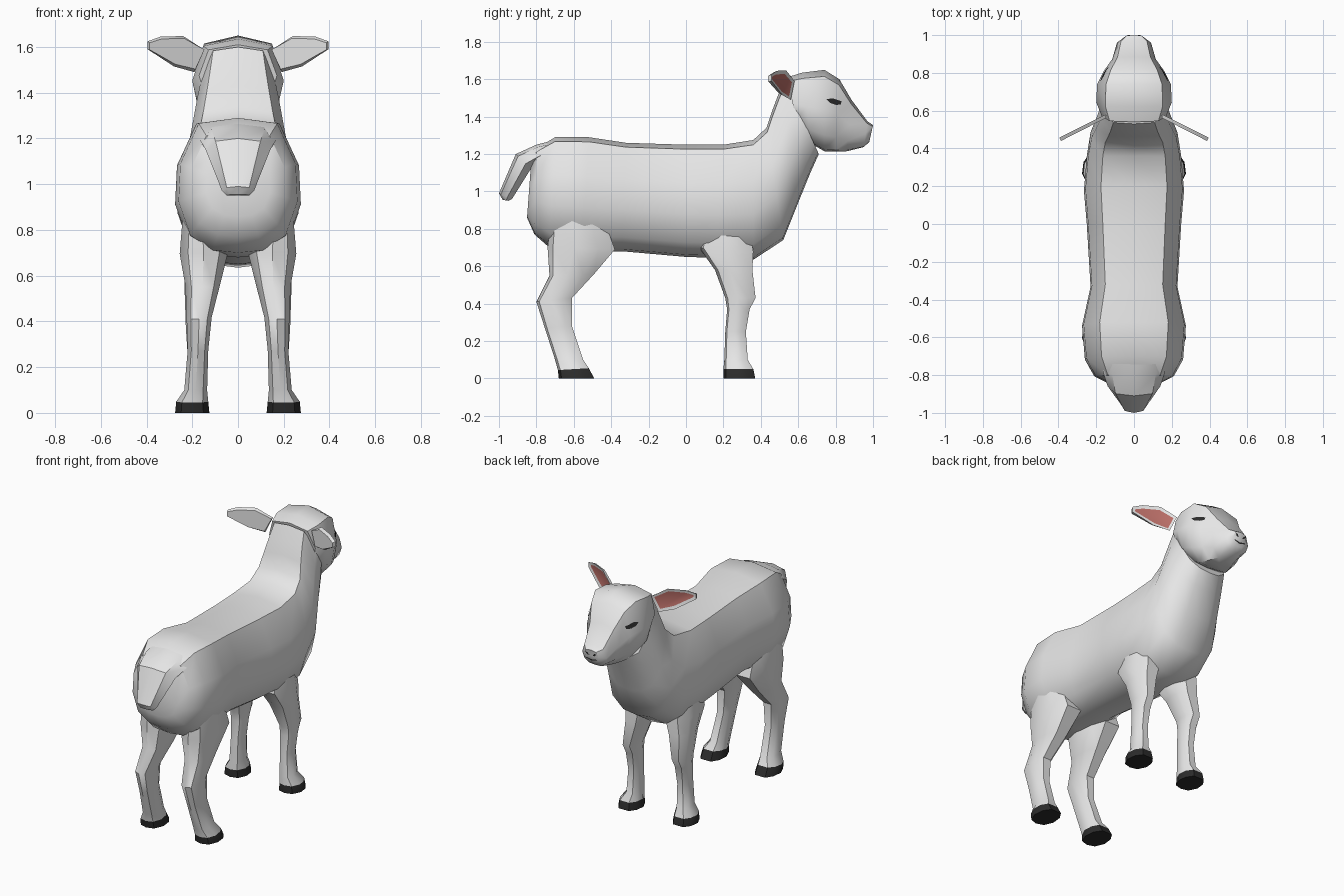
import bpy, bmesh, math
from mathutils import Vector
from mathutils.bvhtree import BVHTree

cube = bpy.data.objects.get("Cube")
if cube:
    bpy.data.objects.remove(cube, do_unlink=True)


def material(name, r, g, b):
    m = bpy.data.materials.new(name)
    m.diffuse_color = (r, g, b, 1)
    m.use_nodes = True
    m.node_tree.nodes["Principled BSDF"].inputs["Base Color"].default_value = (r, g, b, 1)
    return m


wool = material("pale_wool", 0.8, 0.8, 0.8)
dark = material("dark_hoof", 0.025, 0.025, 0.025)
pink = material("inner_ear_pink", 0.5, 0.16, 0.14)


def finish(name, bm, mats, angle=40):
    mesh = bpy.data.meshes.new(name)
    bm.to_mesh(mesh)
    bm.free()
    for m in mats:
        mesh.materials.append(m)
    obj = bpy.data.objects.new(name, mesh)
    bpy.context.collection.objects.link(obj)
    bpy.ops.object.select_all(action='DESELECT')
    obj.select_set(True)
    bpy.context.view_layer.objects.active = obj
    bpy.ops.object.shade_smooth_by_angle(angle=math.radians(angle))
    return obj


def loft(name, stations, half, mats=(wool,), dark_below=None):
    """Skin rings; a station is top y, top z, bottom y, bottom z, half width, centre x."""
    outline = half + [(-u, v) for u, v in reversed(half) if u > 0]
    bm = bmesh.new()
    rings = []
    for yt, zt, yb, zb, w, *cx in stations:
        x = cx[0] if cx else 0
        rings.append([bm.verts.new((x + u * w, yb + (yt - yb) * v, zb + (zt - zb) * v))
                      for u, v in outline])
    n = len(outline)
    for a, b in zip(rings, rings[1:]):
        for i in range(n):
            j = (i + 1) % n
            bm.faces.new((a[i], a[j], b[j], b[i]))
    bm.faces.new(rings[0])
    bm.faces.new(rings[-1])
    bmesh.ops.recalc_face_normals(bm, faces=bm.faces)
    if dark_below:
        for f in bm.faces:
            f.material_index = int(f.calc_center_median().z < dark_below)
    return finish(name, bm, mats)


# Half cross-sections, bottom to top
trunk = [(0, 0), (.42, .02), (.8, .13), (1, .38), (.97, .66), (.66, .96), (0, 1)]
skull = [(0, 0), (.5, .02), (.86, .2), (1, .52), (.76, .92), (0, 1)]
shank = [(0, 0), (.65, .08), (1, .4), (.9, .75), (.5, 1), (0, 1)]
flat = [(0, 0), (.6, 0), (1, .35), (.7, .85), (0, 1)]

# Body and neck, rump to throat
loft("body", [
    (-.83, 1.13, -.85, .86, .14),
    (-.80, 1.23, -.81, .77, .21),
    (-.70, 1.29, -.73, .70, .26),
    (-.52, 1.29, -.55, .68, .275),
    (-.32, 1.26, -.34, .68, .23),
    (0, 1.25, 0, .65, .25),
    (.2, 1.25, .16, .645, .265),
    (.36, 1.275, .36, .635, .25),
    (.43, 1.34, .52, .74, .23),
    (.46, 1.43, .60, .94, .205),
    (.49, 1.51, .665, 1.1, .185),
    (.53, 1.60, .71, 1.2, .165)], trunk)

# Head, nape to nose
head = loft("head", [
    (.54, 1.61, .60, 1.33, .17),
    (.62, 1.635, .67, 1.255, .2),
    (.74, 1.65, .74, 1.215, .195),
    (.82, 1.60, .80, 1.213, .16),
    (.885, 1.49, .86, 1.215, .115),
    (.97, 1.375, .95, 1.237, .09),
    (1.0, 1.355, .98, 1.265, .05)], skull)

# Tail
loft("tail", [
    (-.68, 1.28, -.68, 1.18, .16),
    (-.80, 1.25, -.77, 1.16, .165),
    (-.91, 1.20, -.83, 1.12, .14),
    (-1.0, .99, -.93, .96, .07),
    (-.98, .955, -.95, .95, .05)], flat)

# Legs, drawn for the +x side
front_leg = [
    (.33, .86, .10, .86, .06, .15),
    (.36, .68, .07, .70, .09, .145),
    (.355, .58, .155, .58, .075, .16),
    (.372, .43, .21, .43, .05, .18),
    (.34, .37, .22, .37, .048, .18),
    (.32, .25, .21, .25, .04, .18),
    (.33, .1, .205, .1, .045, .185),
    (.36, .05, .2, .05, .068, .2),
    (.37, 0, .2, 0, .075, .2)]
hind_leg = [
    (-.45, .88, -.72, .88, .08, .16),
    (-.38, .69, -.74, .70, .105, .15),
    (-.49, .56, -.73, .55, .075, .155),
    (-.61, .43, -.80, .41, .055, .17),
    (-.61, .28, -.755, .27, .045, .175),
    (-.55, .1, -.70, .1, .05, .185),
    (-.52, .055, -.685, .045, .07, .2),
    (-.49, 0, -.68, 0, .075, .2)]

# Ear rim in x and z, swept back toward the tip
ear_rim = [(.15, 1.59), (.24, 1.648), (.34, 1.645), (.395, 1.625), (.395, 1.59),
           (.28, 1.515), (.19, 1.49)]


def ear(name, side):
    bm = bmesh.new()
    inner = [bm.verts.new((side * x, .575 - .5 * (x - .16), z)) for x, z in ear_rim]
    outer = [bm.verts.new((v.co.x * .98, v.co.y - .018, 1.58 + (v.co.z - 1.58) * .85))
             for v in inner]
    face = bm.faces.new(inner)
    bm.faces.new(outer)
    n = len(inner)
    for i in range(n):
        j = (i + 1) % n
        bm.faces.new((inner[i], inner[j], outer[j], outer[i]))
    bmesh.ops.recalc_face_normals(bm, faces=bm.faces)
    bmesh.ops.inset_region(bm, faces=[face], thickness=.02, depth=-.006)
    face.material_index = 1
    finish(name, bm, (wool, pink))


tree = BVHTree.FromObject(head, bpy.context.evaluated_depsgraph_get())


def decal(name, points, origin, direction):
    """Lay a small fan of faces on the head by casting each point."""
    mid = tuple(sum(c) / len(points) for c in zip(*points))
    bm = bmesh.new()
    verts = []
    for p in [mid] + points:
        hit, normal, _, _ = tree.ray_cast(Vector(origin(p)), Vector(direction))
        verts.append(bm.verts.new(hit + normal * .005))
    rim = verts[1:]
    for a, b in zip(rim, rim[1:] + rim[:1]):
        f = bm.faces.new((verts[0], a, b))
        f.normal_update()
        if f.normal.dot(Vector(direction)) > 0:
            f.normal_flip()
    finish(name, bm, (dark,))


eye = [(.75, 1.492), (.78, 1.497), (.81, 1.488), (.828, 1.482), (.825, 1.464),
       (.80, 1.462), (.77, 1.472)]
nostril = [(.012, 1.318), (.025, 1.335), (.04, 1.337), (.03, 1.32)]
mouth = [(-.04, 1.297), (0, 1.288), (.04, 1.297), (.04, 1.291), (0, 1.28), (-.04, 1.291)]

for side, label in ((1, "left"), (-1, "right")):
    for part, stations in (("front_leg", front_leg), ("hind_leg", hind_leg)):
        loft(f"{label}_{part}", [(*s[:5], side * s[5]) for s in stations],
             shank, (wool, dark), .04)
    ear(f"{label}_ear", side)
    decal(f"{label}_eye", eye, lambda p: (side, p[0], p[1]), (-side, 0, 0))
    decal(f"{label}_nostril", nostril, lambda p: (side * p[0], 2, p[1]), (0, -1, 0))
decal("mouth", mouth, lambda p: (p[0], 2, p[1]), (0, -1, 0))
